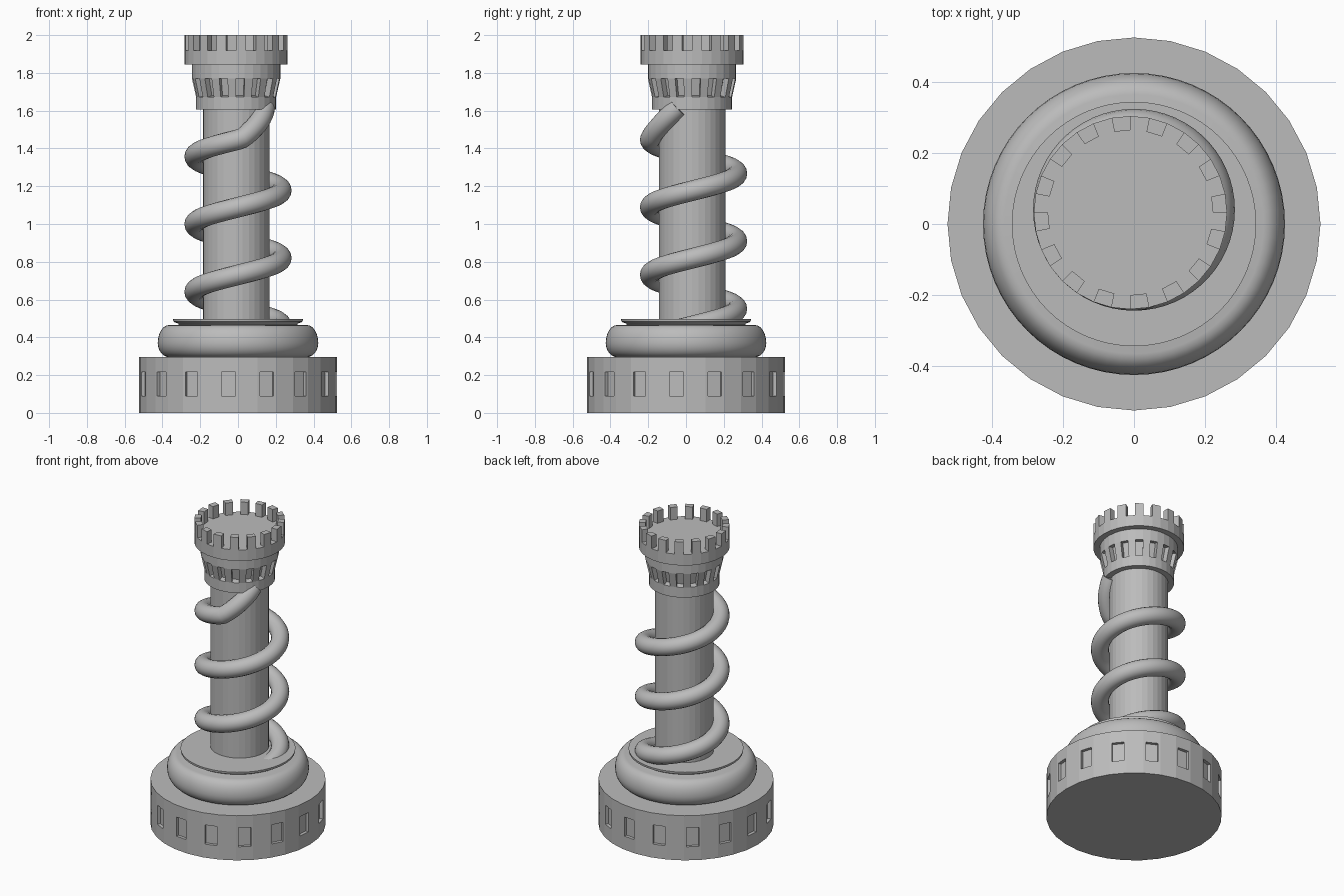
import bpy, bmesh, math
from mathutils import Vector

cube = bpy.data.objects.get("Cube")
if cube:
    bpy.data.objects.remove(cube, do_unlink=True)

STONE = bpy.data.materials.new("grey_stone")
STONE.use_nodes = True
GREY = (0.5, 0.5, 0.5, 1)
STONE.diffuse_color = GREY
STONE.node_tree.nodes["Principled BSDF"].inputs["Base Color"].default_value = GREY

TOWER = (-0.01, 0.032)   # the tower axis sits slightly off the base axis


def lathe(profile, sides, centre=(0, 0)):
    """Revolve (radius, z) points, bottom to top; returns bmesh and bands of faces."""
    bm = bmesh.new()
    rings = []
    for r, z in profile:
        angles = [2 * math.pi * i / sides for i in range(sides)]
        rings.append([bm.verts.new((centre[0] + r * math.cos(a),
                                    centre[1] + r * math.sin(a), z)) for a in angles])
    bands = []
    for low, high in zip(rings, rings[1:]):
        bands.append([bm.faces.new((low[i], low[(i + 1) % sides],
                                    high[(i + 1) % sides], high[i])) for i in range(sides)])
    bm.faces.new(rings[0][::-1])
    bm.faces.new(rings[-1])
    bm.normal_update()
    return bm, bands


def push(bm, faces, distance):
    """Extrude each face along its own normal."""
    faces = bmesh.ops.extrude_discrete_faces(bm, faces=faces)["faces"]
    for f in faces:
        f.normal_update()
        bmesh.ops.translate(bm, verts=f.verts[:], vec=f.normal * distance)


def finish(bm, name, smooth=False):
    bmesh.ops.recalc_face_normals(bm, faces=bm.faces[:])
    mesh = bpy.data.meshes.new(name)
    bm.to_mesh(mesh)
    bm.free()
    obj = bpy.data.objects.new(name, mesh)
    bpy.context.collection.objects.link(obj)
    mesh.materials.append(STONE)
    if smooth:
        bpy.ops.object.select_all(action="DESELECT")
        obj.select_set(True)
        bpy.context.view_layer.objects.active = obj
        bpy.ops.object.shade_smooth_by_angle(angle=math.radians(40))
    return obj


# Base drum with sunken windows on every other side
bm, bands = lathe([(0.525, 0), (0.525, 0.075), (0.525, 0.23), (0.525, 0.295)], 32)
windows = bands[1][1::2]
bmesh.ops.inset_individual(bm, faces=windows, thickness=0.02)
push(bm, windows, -0.02)
finish(bm, "base_drum")

# Rounded moulding with a thin lip
bulge = [(0.365 + 0.06 * math.cos(t), 0.37 + (0.095 if t > 0 else 0.075) * math.sin(t))
         for t in [math.radians(a) for a in range(-90, 91, 15)]]
lip = [(0.325, 0.465), (0.312, 0.468), (0.318, 0.474), (0.332, 0.478),
       (0.342, 0.484), (0.344, 0.498)]
bm, bands = lathe(bulge + lip, 64)
finish(bm, "base_moulding", smooth=True)

# Column
bm, bands = lathe([(0.176, 0.49), (0.176, 1.62)], 32, TOWER)
finish(bm, "column")

# Flared collar with a row of openings
bm, bands = lathe([(0.212, 1.605), (0.212, 1.672), (0.234, 1.77), (0.234, 1.85)], 32, TOWER)
push(bm, bands[1][0::2], -0.035)
finish(bm, "collar")

# Crown with battlements
bm, bands = lathe([(0.272, 1.845), (0.272, 1.918), (0.232, 1.918)], 32, TOWER)
push(bm, bands[1][0::2], 0.082)
finish(bm, "crown")

# Spiral tube winding up the column, tucked under the collar at its top
path = []
for deg in range(-750, 336, 6):
    late = max(0, deg - 275)
    r = 0.23 - 0.0012 * late
    a = math.radians(deg)
    path.append(Vector((r * math.cos(a), 0.04 + r * math.sin(a),
                        1.178 + 0.358 * deg / 360 + 0.002 * late)))
bm = bmesh.new()
rings = []
for i, p in enumerate(path):
    along = (path[min(i + 1, len(path) - 1)] - path[max(i - 1, 0)]).normalized()
    side = along.cross(Vector((0, 0, 1))).normalized()
    up = side.cross(along)
    rings.append([bm.verts.new(p + 0.054 * (side * math.cos(t) + up * math.sin(t)))
                  for t in [math.pi * k / 8 for k in range(16)]])
for low, high in zip(rings, rings[1:]):
    for k in range(16):
        bm.faces.new((low[k], low[(k + 1) % 16], high[(k + 1) % 16], high[k]))
bm.faces.new(rings[0][::-1])
bm.faces.new(rings[-1])
finish(bm, "spiral_tube", smooth=True)
